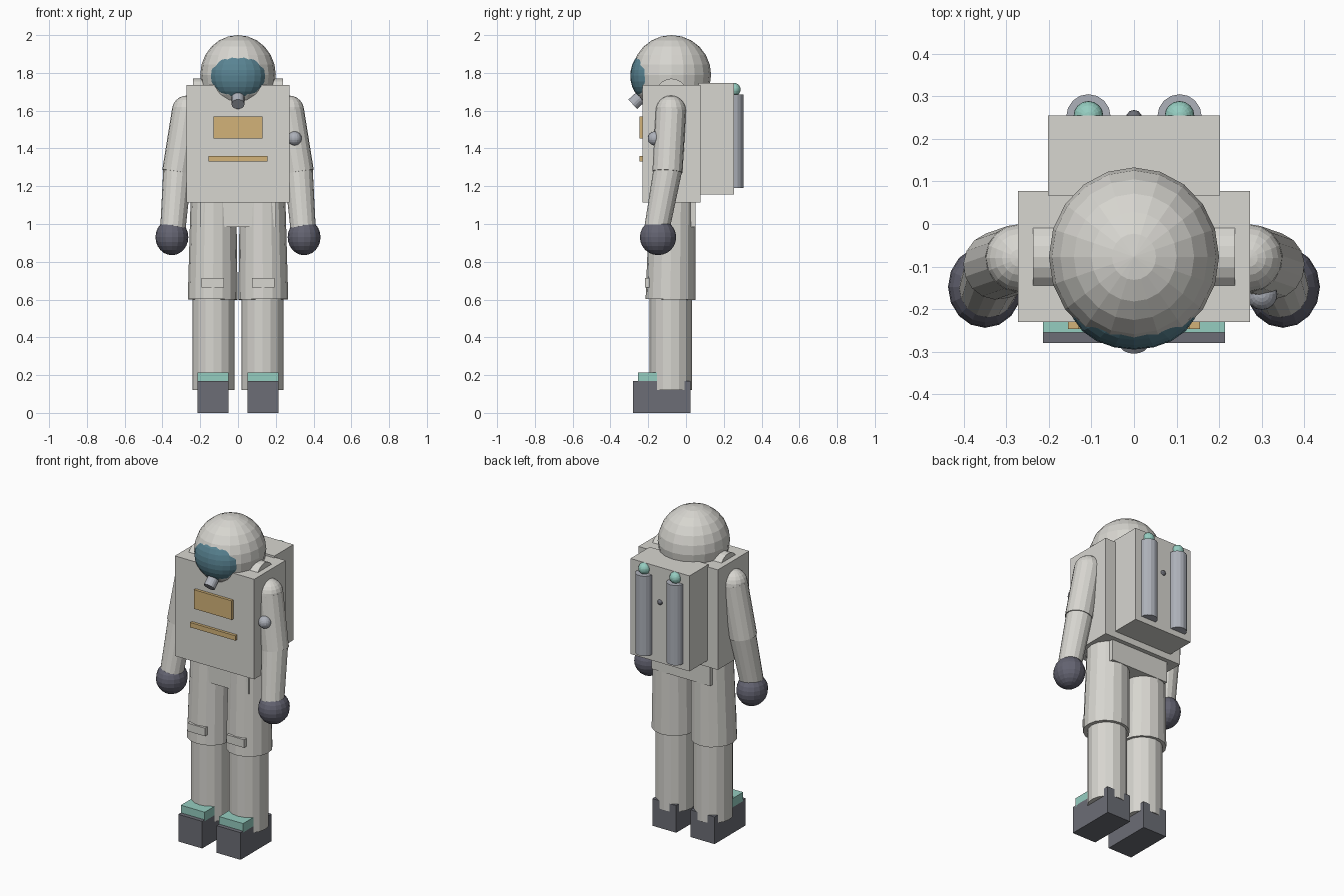
import bpy
import bmesh
from mathutils import Matrix, Vector

cube = bpy.data.objects.get("Cube")
if cube:
    bpy.data.objects.remove(cube, do_unlink=True)


def material(name, rgb):
    m = bpy.data.materials.new(name)
    m.use_nodes = True
    m.diffuse_color = (*rgb, 1)
    m.node_tree.nodes["Principled BSDF"].inputs["Base Color"].default_value = (*rgb, 1)
    return m


WHITE = material("suit white", (0.68, 0.67, 0.63))
BOOT = material("boot grey", (0.15, 0.155, 0.18))
GLOVE = material("glove grey", (0.125, 0.125, 0.165))
METAL = material("metal grey", (0.42, 0.44, 0.49))
VISOR = material("visor blue", (0.10, 0.23, 0.29))
TEAL = material("teal", (0.30, 0.61, 0.53))
GOLD = material("panel gold", (0.65, 0.45, 0.19))


def finish(name, bm, mat):
    mesh = bpy.data.meshes.new(name)
    bm.to_mesh(mesh)
    bm.free()
    mesh.materials.append(mat)
    ob = bpy.data.objects.new(name, mesh)
    bpy.context.collection.objects.link(ob)
    return ob


def box(name, xs, ys, zs, mat):
    """Box given by its extents along each axis."""
    bm = bmesh.new()
    low, high = (Vector(p) for p in zip(xs, ys, zs))
    bmesh.ops.create_cube(bm, size=1, matrix=Matrix.Translation((low + high) / 2)
                          @ Matrix.Diagonal((*(high - low), 1)))
    return finish(name, bm, mat)


def ball(name, centre, radii, mat, segments=16, rings=12):
    bm = bmesh.new()
    bmesh.ops.create_uvsphere(bm, u_segments=segments, v_segments=rings, radius=1,
                              matrix=Matrix.Translation(centre) @ Matrix.Diagonal((*radii, 1)))
    return finish(name, bm, mat)


def tube(name, start, end, r1, r2, mat, segments=16):
    """Tapered cylinder from start to end."""
    a, b = Vector(start), Vector(end)
    turn = (b - a).to_track_quat("Z", "Y").to_matrix().to_4x4()
    bm = bmesh.new()
    bmesh.ops.create_cone(bm, cap_ends=True, segments=segments, radius1=r1, radius2=r2,
                          depth=(b - a).length, matrix=Matrix.Translation((a + b) / 2) @ turn)
    return finish(name, bm, mat)


# Head, visor and breathing nozzle
ball("helmet", (0, -0.077, 1.79), (0.2, 0.21, 0.21), WHITE, 20, 12)
ball("visor", (0, -0.19, 1.785), (0.15, 0.105, 0.135), VISOR, 20, 14)
tube("nozzle", (0, -0.282, 1.634), (0, -0.208, 1.701), 0.034, 0.034, METAL)

# Torso, hips and shoulder bar
box("torso", (-0.272, 0.272), (-0.23, 0.077), (1.115, 1.735), WHITE)
box("hips", (-0.2, 0.2), (-0.182, 0.05), (0.985, 1.13), WHITE)
tube("shoulder_bar", (-0.237, -0.077, 1.687), (0.237, -0.077, 1.687), 0.083, 0.083, WHITE, 20)

# Chest panels
box("chest_panel", (-0.13, 0.13), (-0.247, -0.225), (1.452, 1.57), GOLD)
box("chest_strip", (-0.155, 0.155), (-0.247, -0.225), (1.33, 1.36), GOLD)

# Backpack
box("backpack", (-0.202, 0.202), (0.067, 0.255), (1.155, 1.747), WHITE)
ball("pack_knob", (0, 0.252, 1.53), (0.018, 0.016, 0.016), BOOT, 10, 8)

for side, s in (("left", 1), ("right", -1)):
    # Air tanks
    tube(side + "_tank", (s * 0.107, 0.253, 1.19), (s * 0.107, 0.253, 1.685),
         0.052, 0.052, METAL)
    ball(side + "_tank_valve", (s * 0.107, 0.254, 1.712), (0.035, 0.035, 0.035), TEAL)

    # Arms
    shoulder, elbow = (s * 0.27, -0.08, 1.6), (s * 0.322, -0.098, 1.275)
    ball(side + "_shoulder", shoulder, (0.08, 0.08, 0.08), WHITE)
    tube(side + "_upper_arm", shoulder, elbow, 0.08, 0.08, WHITE)
    tube(side + "_forearm", (s * 0.319, -0.094, 1.3), (s * 0.345, -0.155, 0.97),
         0.076, 0.067, WHITE)
    ball(side + "_glove", (s * 0.35, -0.148, 0.93), (0.087, 0.096, 0.095), GLOVE)

    # Legs
    tube(side + "_thigh", (s * 0.134, -0.082, 0.6), (s * 0.13, -0.072, 1.13),
         0.132, 0.121, WHITE)
    x = s * 0.134
    box(side + "_knee_band", (x - 0.06, x + 0.06), (-0.218, -0.15), (0.665, 0.715), WHITE)
    tube(side + "_shin", (s * 0.13, -0.08, 0.12), (s * 0.13, -0.08, 0.65),
         0.112, 0.112, WHITE)

    # Boots
    x = s * 0.1315
    box(side + "_boot", (x - 0.082, x + 0.082), (-0.28, 0.025), (0, 0.168), BOOT)
    box(side + "_toe_cap", (x - 0.082, x + 0.082), (-0.255, -0.152), (0.16, 0.215), TEAL)

# Control knob on the left arm only
ball("arm_knob", (0.3, -0.165, 1.453), (0.037, 0.037, 0.037), METAL)
